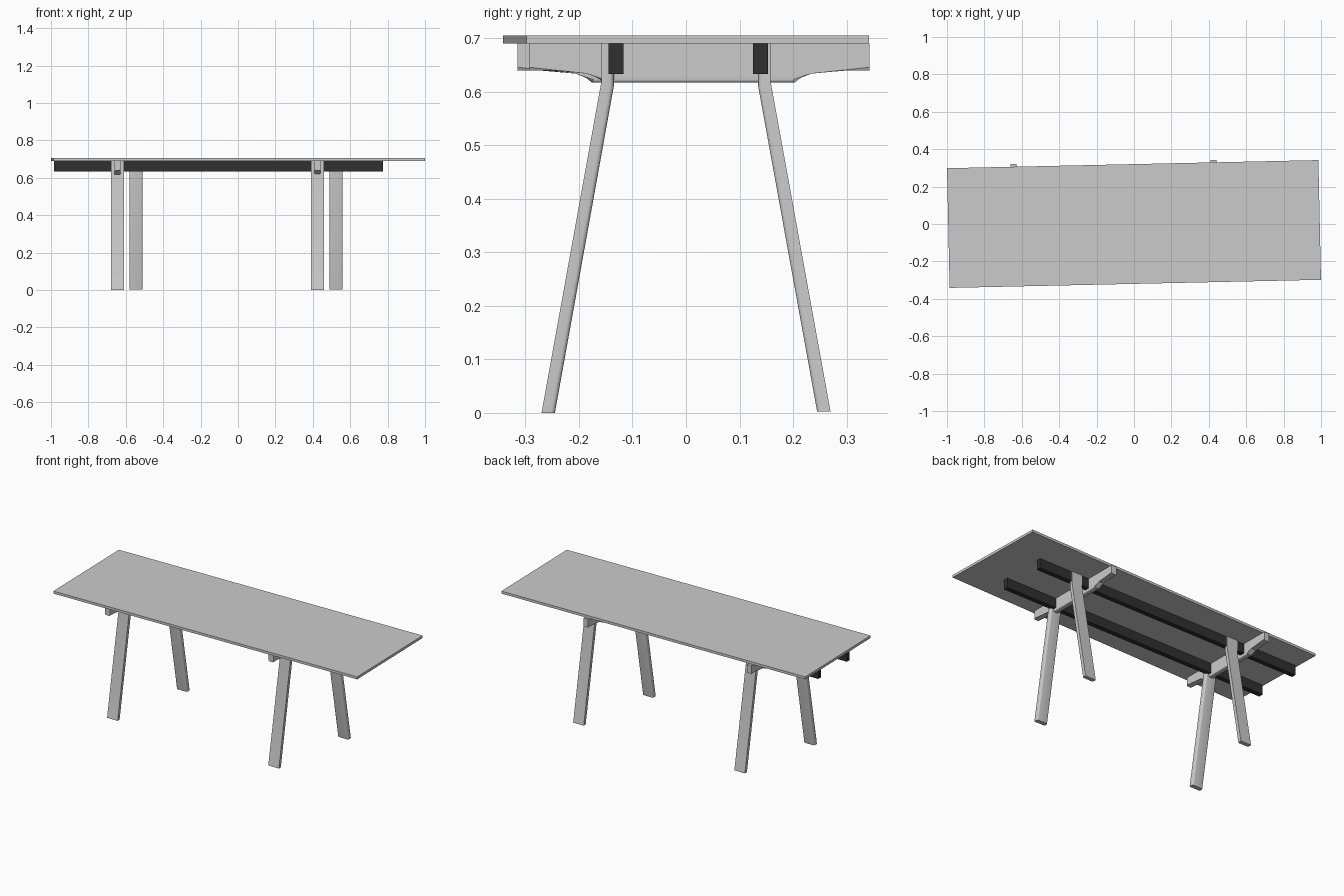
import bpy, bmesh, math
from mathutils import Matrix

if "Cube" in bpy.data.objects:
    bpy.data.objects.remove(bpy.data.objects["Cube"])

dark = bpy.data.materials.new("dark_metal")
dark.diffuse_color = (0.03, 0.03, 0.03, 1)
dark.use_nodes = True
dark.node_tree.nodes["Principled BSDF"].inputs["Base Color"].default_value = dark.diffuse_color


def finish(bm, name, mat=None):
    bmesh.ops.recalc_face_normals(bm, faces=bm.faces)
    mesh = bpy.data.meshes.new(name)
    bm.to_mesh(mesh)
    bm.free()
    obj = bpy.data.objects.new(name, mesh)
    bpy.context.collection.objects.link(obj)
    if mat:
        mesh.materials.append(mat)
    return obj


def box(name, lo, hi, mat=None, turn=0.0):
    bm = bmesh.new()
    size = [b - a for a, b in zip(lo, hi)]
    mid = [(a + b) / 2 for a, b in zip(lo, hi)]
    m = Matrix.Rotation(turn, 4, 'Z') @ Matrix.Translation(mid) @ Matrix.Diagonal((*size, 1))
    bmesh.ops.create_cube(bm, size=1, matrix=m)
    return finish(bm, name, mat)


def extrude_x(name, profile, x, width, round_edge, radius):
    """Extrude a (y, z) profile along x; round the long edges picked by round_edge(i)."""
    bm = bmesh.new()
    a = [bm.verts.new((x - width / 2, y, z)) for y, z in profile]
    b = [bm.verts.new((x + width / 2, y, z)) for y, z in profile]
    n = len(profile)
    bm.faces.new(a)
    bm.faces.new(b[::-1])
    for i in range(n):
        bm.faces.new((a[i], b[i], b[(i + 1) % n], a[(i + 1) % n]))
    edges = [bm.edges.get((s[i], s[(i + 1) % n])) for s in (a, b)
             for i in range(n) if round_edge(i)]
    bmesh.ops.bevel(bm, geom=edges, offset=radius, segments=4, profile=0.5,
                    affect='EDGES')
    obj = finish(bm, name)
    bpy.ops.object.select_all(action='DESELECT')
    obj.select_set(True)
    bpy.context.view_layer.objects.active = obj
    bpy.ops.object.shade_smooth_by_angle(angle=math.radians(30))
    return obj


# Table top, slightly turned on its frame
box("table_top", (-0.993, -0.32, 0.69), (0.993, 0.32, 0.705), turn=math.radians(1.25))

# Two dark rails under the top
for name, y in (("front_rail", -0.131), ("back_rail", 0.139)):
    box(name, (-0.985, y - 0.014, 0.633), (0.775, y + 0.014, 0.69), dark)

leg = [(0.27, 0), (0.158, 0.62), (0.158, 0.69), (0.135, 0.69), (0.135, 0.61), (0.245, 0)]
half_bar = [(0.318, 0.69), (0.318, 0.64), (0.207, 0.64), (0.178, 0.617)]

for side, x, bar_y in (("left", -0.645, 0.003), ("right", 0.425, 0.0245)):
    # Crossbar with a deeper middle and rounded lower edges
    bar = [(y + bar_y, z) for y, z in half_bar]
    bar += [(bar_y - y, z) for y, z in reversed(half_bar)]
    extrude_x(side + "_crossbar", bar, x, 0.032, lambda i: 1 <= i <= 5, 0.006)
    # Splayed legs, the back one set sideways from the front one; inner edges rounded
    for end, sign, dx in (("front", -1, 0), ("back", 1, 0.1)):
        profile = [(sign * y, z + (0.003 if sign > 0 and z == 0 else 0)) for y, z in leg]
        extrude_x(f"{side}_{end}_leg", profile, x + dx, 0.07, lambda i: i in (3, 4), 0.008)
